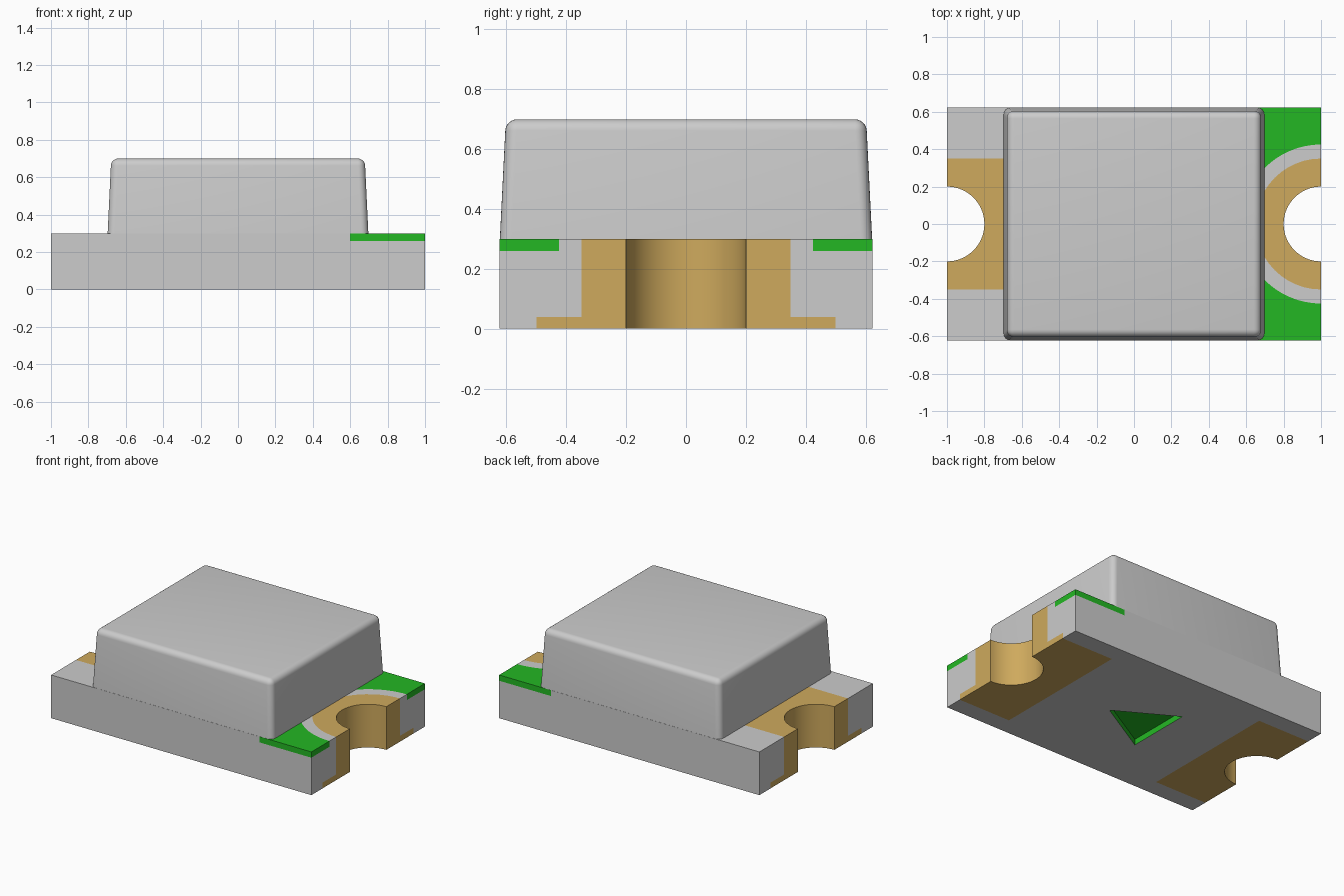
import bpy, bmesh, math

if "Cube" in bpy.data.objects:
    bpy.data.objects.remove(bpy.data.objects["Cube"], do_unlink=True)

HX, HY, TOP = 1.0, 0.623, 0.3          # board half sizes and height


def material(name, srgb):
    col = [((c + 0.055) / 1.055) ** 2.4 for c in srgb] + [1.0]
    m = bpy.data.materials.new(name)
    m.use_nodes = True
    m.diffuse_color = col
    m.node_tree.nodes["Principled BSDF"].inputs["Base Color"].default_value = col
    return m


GREY = material("light grey", (0.80, 0.80, 0.80))
GOLD = material("gold plating", (0.81, 0.665, 0.365))
GREEN = material("green mask", (0.14, 0.72, 0.14))


def prism(name, pts, z0, z1, mat=None):
    """Solid extruded upward from a flat outline."""
    bm = bmesh.new()
    face = bm.faces.new([bm.verts.new((x, y, z0)) for x, y in pts])
    ext = bmesh.ops.extrude_face_region(bm, geom=[face])
    for v in ext["geom"]:
        if isinstance(v, bmesh.types.BMVert):
            v.co.z = z1
    bmesh.ops.recalc_face_normals(bm, faces=bm.faces)
    me = bpy.data.meshes.new(name)
    bm.to_mesh(me)
    bm.free()
    ob = bpy.data.objects.new(name, me)
    bpy.context.collection.objects.link(ob)
    if mat:
        me.materials.append(mat)
    return ob


def rect(x0, x1, y0, y1):
    return [(x0, y0), (x1, y0), (x1, y1), (x0, y1)]


def arc(cx, r, a0, a1, n=24):
    return [(cx + r * math.cos(a0 + (a1 - a0) * i / n),
             r * math.sin(a0 + (a1 - a0) * i / n)) for i in range(n + 1)]


def activate(ob):
    bpy.ops.object.select_all(action="DESELECT")
    ob.select_set(True)
    bpy.context.view_layer.objects.active = ob


def boolean(ob, other, op, keep=False):
    activate(ob)
    mod = ob.modifiers.new("cut", "BOOLEAN")
    mod.solver = "EXACT"
    mod.operation = op
    mod.object = other
    bpy.ops.object.modifier_apply(modifier=mod.name)
    if not keep:
        bpy.data.objects.remove(other, do_unlink=True)


def recolour(ob, *mats):
    ob.data.materials.clear()
    for m in mats:
        ob.data.materials.append(m)
    ob.data.polygons.foreach_set("material_index", [0] * len(ob.data.polygons))


def smooth(ob):
    activate(ob)
    bpy.ops.object.shade_smooth_by_angle(angle=math.radians(35))


# Board blank, and a second copy used to trim the flush inserts
board = prism("board", rect(-HX, HX, -HY, HY), 0, TOP)
blank = prism("trim_blank", rect(-HX, HX, -HY, HY), 0, TOP)
blank.hide_render = True

# Contact pads: wide foot below, narrower post up to the top
posts = {
    "left": (1, [(1.2, -0.35)] + arc(1, 0.35, 1.5 * math.pi, 0.5 * math.pi) + [(1.2, 0.35)]),
    "right": (-1, rect(-1.2, -0.65, -0.35, 0.35)),
}
inserts = []
for side, (s, outline) in posts.items():
    pad = prism(side + "_contact_pad", outline, -0.2, 0.4)
    foot = prism("foot", rect(*sorted((s * 0.6, s * 1.1)), -0.5, 0.5), -0.1, 0.04)
    boolean(pad, foot, "UNION")
    inserts.append((pad, GOLD, s))

# Solder mask corners around the left pad
a_end = math.acos(-0.4 / 0.425)
for side, s in (("back", 1), ("front", -1)):
    pts = [(1.1, 0.425)] + arc(1, 0.425, math.pi / 2, a_end, 16) + [(0.6, 0.7), (1.1, 0.7)]
    mask = prism(side + "_mask_corner", [(x, s * y) for x, y in pts], 0.26, 0.4)
    inserts.append((mask, GREEN, 0))

# Sink each insert into the board, trim it flush, and cut the round end notches
for ob, mat, s in inserts:
    boolean(board, ob, "DIFFERENCE", keep=True)
    boolean(ob, blank, "INTERSECT", keep=True)
    if s:
        notch = prism("notch", arc(s, 0.2, 0, 2 * math.pi, 64)[:-1], -0.3, 0.5)
        boolean(ob, notch, "DIFFERENCE")
    recolour(ob, mat)
    smooth(ob)
bpy.data.objects.remove(blank, do_unlink=True)

# Recessed polarity triangle in the underside
tri = prism("triangle", [(0.2, 0), (-0.2, 0.23), (-0.2, -0.23)], -0.1, 0.04)
boolean(board, tri, "DIFFERENCE")
recolour(board, GREY, GREEN)
for p in board.data.polygons:
    c = p.center
    if abs(c.x) < 0.3 and abs(c.y) < 0.3 and 0.005 < c.z < 0.06:
        p.material_index = 1

# Lens: tapered block with rounded corners and top edges
lens = prism("lens", rect(-0.697, 0.697, -0.622, 0.622), TOP, 0.7, GREY)
bm = bmesh.new()
bm.from_mesh(lens.data)
for v in bm.verts:
    if v.co.z > 0.5:
        v.co.x *= 0.678 / 0.697
        v.co.y *= 0.602 / 0.622
edges = [e for e in bm.edges if max(v.co.z for v in e.verts) > 0.5]
bmesh.ops.bevel(bm, geom=edges, offset=0.038, offset_type="OFFSET",
                segments=6, profile=0.5, affect="EDGES", clamp_overlap=True)
bm.to_mesh(lens.data)
bm.free()
smooth(lens)
